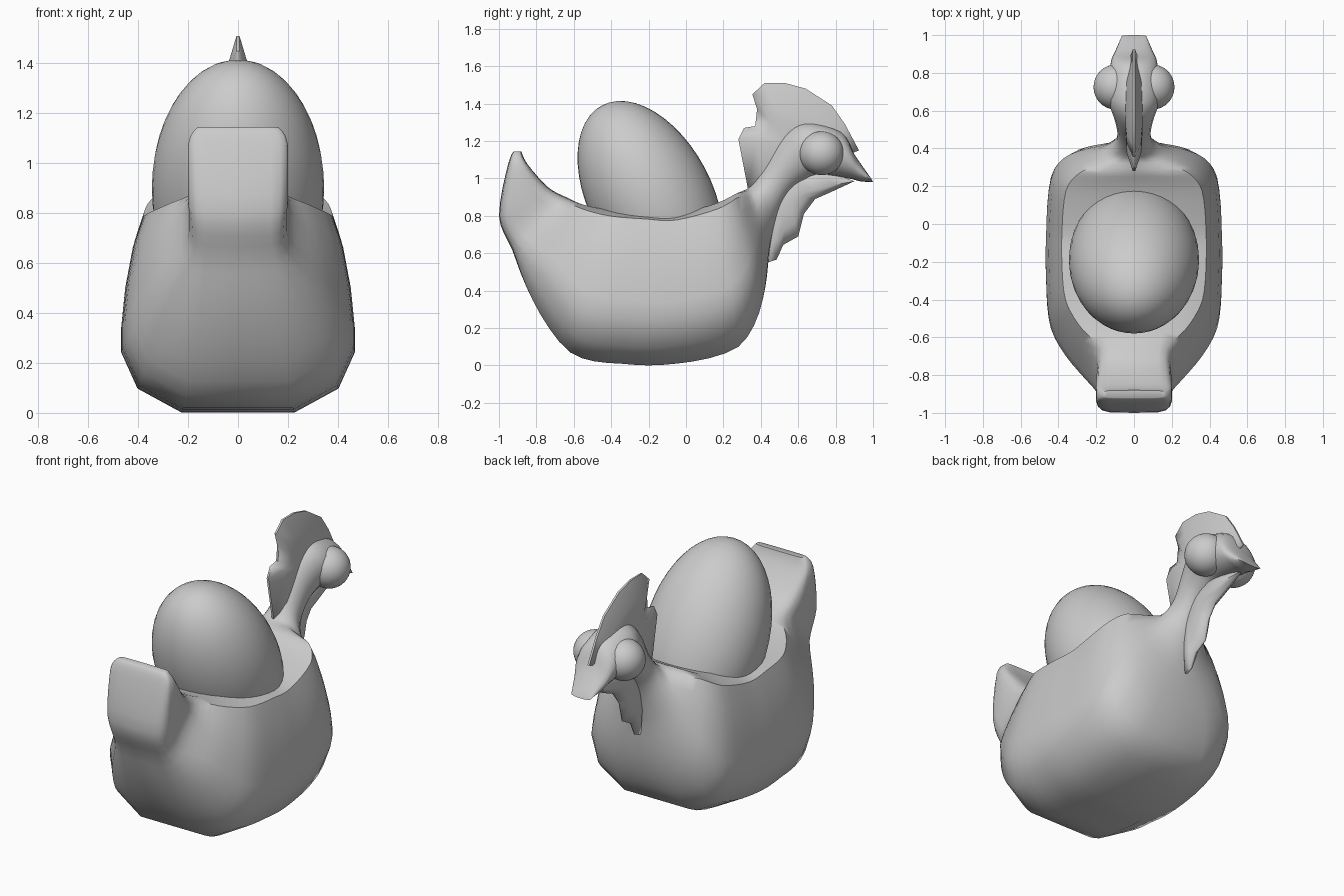
import bpy, bmesh, math
from mathutils import Vector

cube = bpy.data.objects.get("Cube")
if cube:
    bpy.data.objects.remove(cube, do_unlink=True)

grey = bpy.data.materials.new("plain_grey")
grey.use_nodes = True
grey.diffuse_color = (0.6, 0.6, 0.6, 1)
grey.node_tree.nodes["Principled BSDF"].inputs["Base Color"].default_value = grey.diffuse_color


def finish(obj, angle=50):
    obj.data.materials.clear()
    obj.data.materials.append(grey)
    bpy.ops.object.select_all(action='DESELECT')
    obj.select_set(True)
    bpy.context.view_layer.objects.active = obj
    bpy.ops.object.shade_smooth_by_angle(angle=math.radians(angle))


def mesh_object(name, bm, angle=50):
    bmesh.ops.recalc_face_normals(bm, faces=bm.faces[:])
    mesh = bpy.data.meshes.new(name)
    bm.to_mesh(mesh)
    bm.free()
    obj = bpy.data.objects.new(name, mesh)
    bpy.context.collection.objects.link(obj)
    finish(obj, angle)


def bridge(bm, a, b):
    n = len(a)
    for i in range(n):
        bm.faces.new((a[i], a[(i + 1) % n], b[(i + 1) % n], b[i]))


def rounded(power):
    # Half cross-section as (share of half-width, share of height)
    pts = []
    for i in range(10):
        a = math.pi * i / 9
        c = math.cos(a)
        pts.append((abs(math.sin(a)) ** power, .5 - .5 * math.copysign(abs(c) ** power, c)))
    return pts


oval, box = rounded(1), rounded(.4)
belly = [(0, 0), (.48, 0), (.86, .12), (1, .3), (1, .42),
         (.965, .62), (.9, .82), (.82, .96), (.5, 1), (0, 1)]


def section(shape, low, high, width):
    low, high = Vector((0, *low)), Vector((0, *high))
    half = [low.lerp(high, t) + Vector((x * width, 0, 0)) for x, t in shape]
    return half + [Vector((-v.x, v.y, v.z)) for v in half[-2:0:-1]]


def smooth_rings(rings):
    # Add one curved in-between ring per gap
    out = []
    for i in range(len(rings) - 1):
        before, after = rings[max(i - 1, 0)], rings[min(i + 2, len(rings) - 1)]
        out.append(rings[i])
        out.append([(b + c) * .5625 - (a + d) * .0625
                    for a, b, c, d in zip(before, rings[i], rings[i + 1], after)])
    return out + [rings[-1]]


# Each section runs from a low point to a high point, with a half-width
tail = [((-.92, 1.145), (-.88, 1.145), .16),
        ((-.95, 1.08), (-.85, 1.08), .2),
        ((-1, .8), (-.74, .955), .2),
        ((-.93, .62), (-.64, .9), .205)]
trunk = [((-.82, .35), (-.55, .86), .33),
         ((-.62, .07), (-.4, .83), .44),
         ((-.35, .01), (-.2, .815), .465),
         ((-.05, .01), (-.05, .81), .465),
         ((.28, .1), (.17, .87), .44),
         ((.41, .35), (.27, .92), .34)]
neck_and_head = [((.445, .6), (.335, .95), .19),
                 ((.49, .8), (.385, 1.01), .1),
                 ((.56, .93), (.44, 1.1), .09),
                 ((.64, .99), (.52, 1.23), .11),
                 ((.72, 1.02), (.64, 1.3), .14),
                 ((.87, 1), (.83, 1.25), .125),
                 ((.93, .985), (.9, 1.13), .1),
                 ((1, .98), (.99, 1), .065)]

rings = [section(shape, *row)
         for shape, rows in ((box, tail), (belly, trunk), (oval, neck_and_head))
         for row in rows]
bm = bmesh.new()
loops = [[bm.verts.new(v) for v in ring] for ring in smooth_rings(smooth_rings(rings))]
for a, b in zip(loops, loops[1:]):
    bridge(bm, a, b)
bm.faces.new(loops[0])
bm.faces.new(loops[-1])
mesh_object("hen_body", bm)


def frill(name, outline, pivot, thick):
    # Thin-edged plate that swells towards its root
    root = Vector((0, *pivot))
    bm = bmesh.new()
    sides = []
    for s in (1, -1):
        loops = []
        for share, x in ((0, .006), (.3, thick * .85), (.6, thick)):
            loops.append([bm.verts.new(Vector((0, *p)).lerp(root, share) + Vector((s * x, 0, 0)))
                          for p in outline])
        for a, b in zip(loops, loops[1:]):
            bridge(bm, a, b)
        bm.faces.new(loops[-1])
        sides.append(loops[0])
    bridge(bm, *sides)
    mesh_object(name, bm, 60)


frill("comb", [(.33, .95), (.28, 1.21), (.31, 1.27), (.37, 1.28), (.38, 1.37),
               (.355, 1.45), (.42, 1.51), (.53, 1.51), (.64, 1.48), (.78, 1.39),
               (.85, 1.29), (.925, 1.15), (.8, 1.1), (.6, 1.1), (.42, .96)],
      (.6, 1.15), .045)
frill("wattle", [(.9, .985), (.77, .925), (.69, .89), (.63, .81), (.6, .69), (.52, .645),
                 (.485, .567), (.435, .55), (.42, .72), (.48, .95), (.7, 1.06)],
      (.54, .92), .04)


def ball(name, location, scale, tilt=0):
    bpy.ops.mesh.primitive_uv_sphere_add(segments=40, ring_count=24, radius=1,
                                         location=location, rotation=(math.radians(tilt), 0, 0))
    obj = bpy.context.object
    obj.name = name
    obj.scale = scale
    finish(obj)


ball("egg", (0, -.19, .9), (.345, .33, .555), 27.8)
for side, x in (("left", 1), ("right", -1)):
    ball(side + "_eye", (x * .097, .725, 1.135), (.117, .119, .117))
